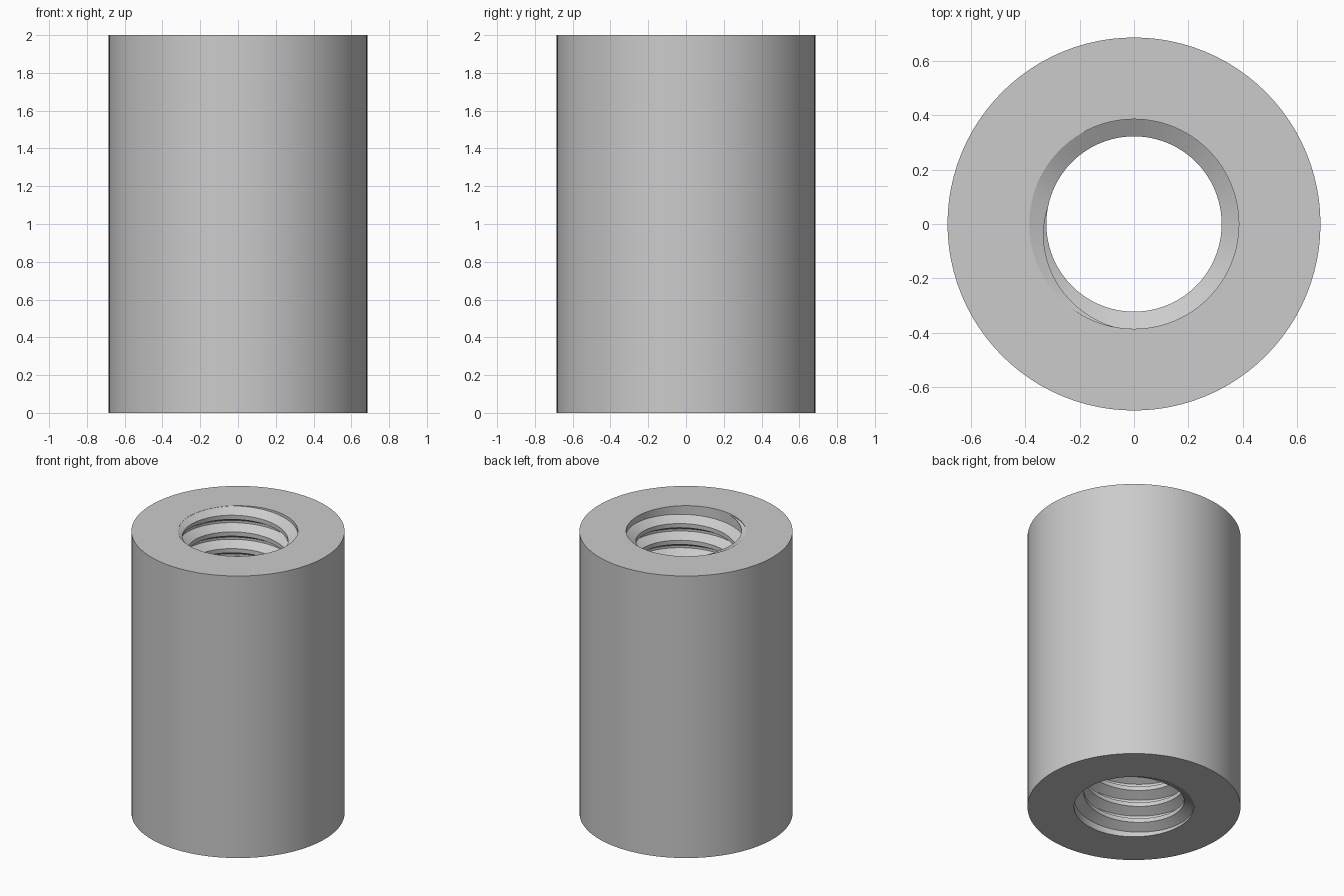
import bpy, bmesh
from math import sin, cos, pi, radians

SEGMENTS = 96
HEIGHT, OUTER_R, ROOT_R, CREST_R = 2.0, 0.685, 0.385, 0.322
TURNS = 16.72
PITCH = 1.98 / TURNS
ROOT_HALF, CREST_HALF = PITCH * 7 / 16, PITCH / 8

if "Cube" in bpy.data.objects:
    bpy.data.objects.remove(bpy.data.objects["Cube"])

steel = bpy.data.materials.new("light_grey")
steel.use_nodes = True
grey = (0.6, 0.6, 0.6, 1)
steel.diffuse_color = grey
steel.node_tree.nodes["Principled BSDF"].inputs["Base Color"].default_value = grey


def sweep(name, sections, closed):
    """Join matching cross-section loops, capping the ends of an open sweep."""
    bm = bmesh.new()
    loops = [[bm.verts.new(p) for p in section] for section in sections]
    following = loops[1:] + (loops[:1] if closed else [])
    for a, b in zip(loops, following):
        for i in range(len(a)):
            j = (i + 1) % len(a)
            bm.faces.new((a[i], b[i], b[j], a[j]))
    if not closed:
        bm.faces.new(loops[0])
        bm.faces.new(loops[-1])
    bmesh.ops.recalc_face_normals(bm, faces=bm.faces)
    mesh = bpy.data.meshes.new(name)
    bm.to_mesh(mesh)
    bm.free()
    mesh.materials.append(steel)
    obj = bpy.data.objects.new(name, mesh)
    bpy.context.collection.objects.link(obj)
    bpy.ops.object.select_all(action="DESELECT")
    obj.select_set(True)
    bpy.context.view_layer.objects.active = obj
    bpy.ops.object.shade_smooth_by_angle(angle=radians(25))


def section_at(angle, profile):
    return [(r * cos(angle), r * sin(angle), z) for r, z in profile]


# Hollow sleeve
wall = [(ROOT_R, 0), (OUTER_R, 0), (OUTER_R, HEIGHT), (ROOT_R, HEIGHT)]
sweep("sleeve", [section_at(2 * pi * i / SEGMENTS, wall) for i in range(SEGMENTS)], True)

# Right-handed internal thread, fading out over a quarter turn at each end
steps = round(TURNS * SEGMENTS)
ridge = []
for i in range(steps + 1):
    fade = min(1, max(0.01, min(i, steps - i) / (SEGMENTS / 4)))
    middle = 0.01 + PITCH * i / SEGMENTS
    crest = ROOT_R + (CREST_R - ROOT_R) * fade
    profile = [(ROOT_R + 0.001, -ROOT_HALF), (crest, -CREST_HALF),
               (crest, CREST_HALF), (ROOT_R + 0.001, ROOT_HALF)]
    profile = [(r, min(HEIGHT - 0.001, max(0.001, middle + dz * fade))) for r, dz in profile]
    ridge.append(section_at(2 * pi * i / SEGMENTS, profile))
sweep("internal_thread", ridge, False)
